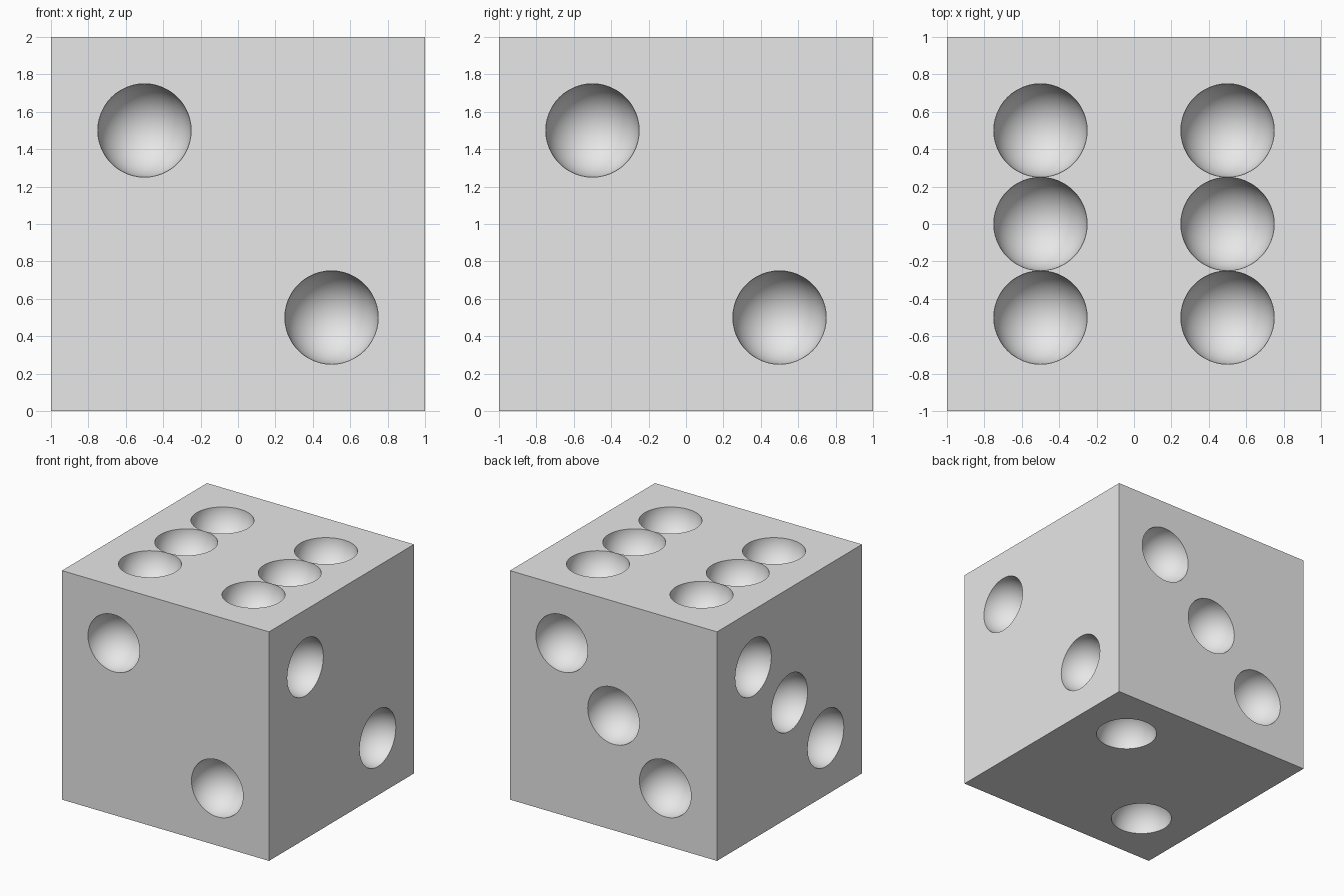
import bpy
import bmesh
from math import radians
from mathutils import Matrix, Vector

# Remove the default cube
old = bpy.data.objects.get("Cube")
if old:
    bpy.data.objects.remove(old, do_unlink=True)

# Single plain material
grey = bpy.data.materials.new("light_grey")
grey.use_nodes = True
colour = (0.8, 0.8, 0.8, 1)
grey.diffuse_color = colour
grey.node_tree.nodes["Principled BSDF"].inputs["Base Color"].default_value = colour

CENTRE = Vector((0, 0, 1))
S = 0.5      # pip spacing from the face centre
R = 0.25     # pip radius


def make_object(name, bm):
    mesh = bpy.data.meshes.new(name)
    bm.to_mesh(mesh)
    bm.free()
    mesh.materials.append(grey)
    obj = bpy.data.objects.new(name, mesh)
    bpy.context.collection.objects.link(obj)
    return obj


# Cube body
bm = bmesh.new()
bmesh.ops.create_cube(bm, size=2, matrix=Matrix.Translation(CENTRE))
die = make_object("die_body", bm)

# Pip positions for each face: outward normal, offsets within the face
pair = [-S, S]
three = [-S, 0, S]
pips = {
    (0, -1, 0): [(x, 0, -x) for x in pair],
    (1, 0, 0): [(0, y, -y) for y in pair],
    (0, 1, 0): [(x, 0, x) for x in three],
    (-1, 0, 0): [(0, y, y) for y in three],
    (0, 0, 1): [(x, y, 0) for x in pair for y in three],
    (0, 0, -1): [(a, a, 0) for a in pair],
}

# Spherical cutters, pole along the face normal
bm = bmesh.new()
for normal, offsets in pips.items():
    n = Vector(normal)
    turn = n.to_track_quat("Z", "Y").to_matrix().to_4x4()
    for off in offsets:
        place = Matrix.Translation(CENTRE + n + Vector(off))
        bmesh.ops.create_uvsphere(bm, u_segments=48, v_segments=25,
                                  radius=R, matrix=place @ turn)
cutter = make_object("pip_cutter", bm)
cutter.hide_render = True

# Carve the hollows and apply
cut = die.modifiers.new("pips", "BOOLEAN")
cut.operation = "DIFFERENCE"
cut.solver = "EXACT"
cut.object = cutter
bpy.ops.object.select_all(action="DESELECT")
bpy.context.view_layer.objects.active = die
die.select_set(True)
bpy.ops.object.modifier_apply(modifier=cut.name)
bpy.data.objects.remove(cutter, do_unlink=True)

# Smooth hollows, sharp rims and cube edges
bpy.ops.object.shade_smooth_by_angle(angle=radians(30))
